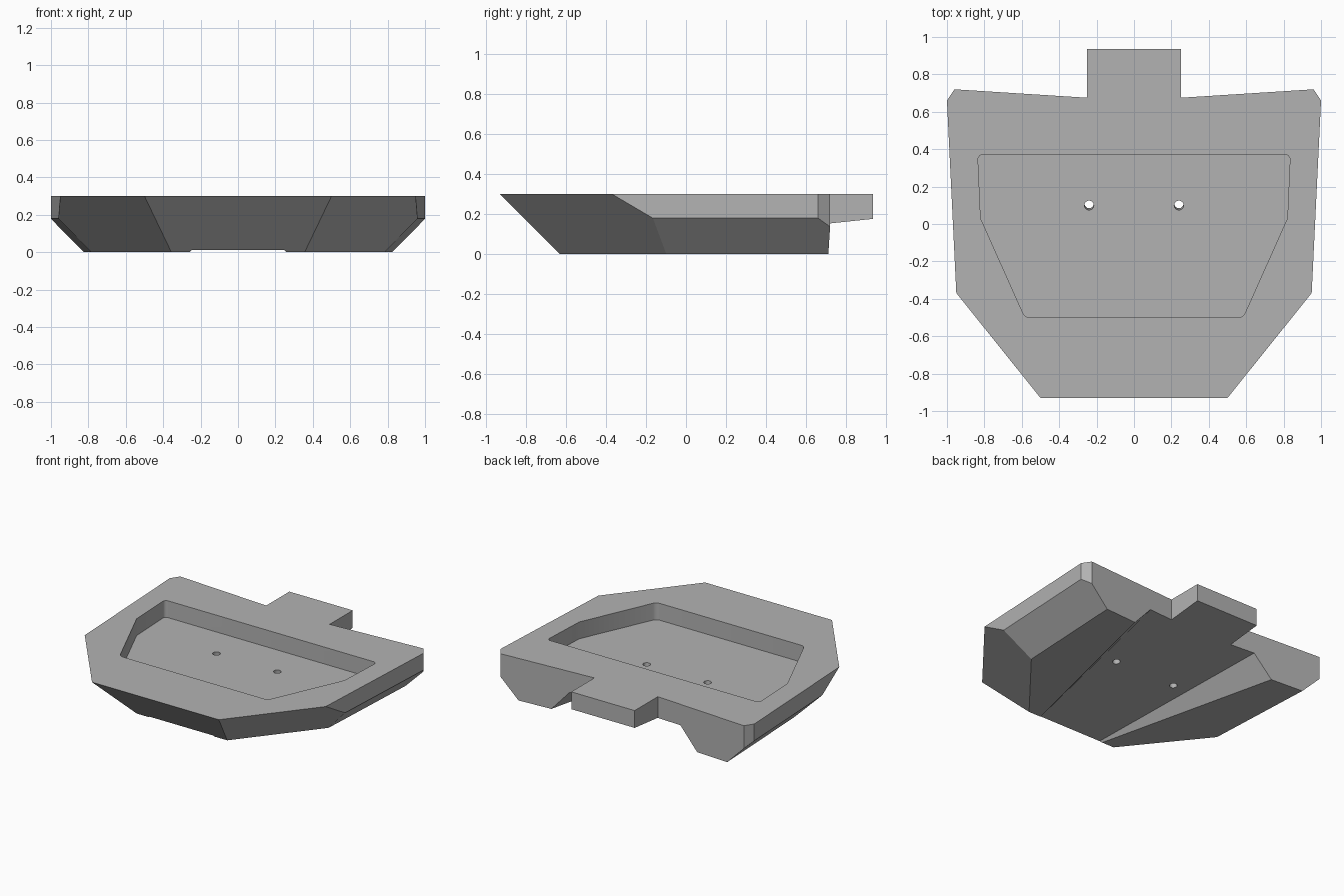
import bpy, bmesh, math
from mathutils import Vector

if "Cube" in bpy.data.objects:
    bpy.data.objects.remove(bpy.data.objects["Cube"])

grey = bpy.data.materials.new("plain grey")
grey.use_nodes = True
COLOUR = (0.45, 0.45, 0.45, 1)
grey.diffuse_color = COLOUR
grey.node_tree.nodes["Principled BSDF"].inputs["Base Color"].default_value = COLOUR


def mirrored(half):
    """Close a half outline (right-hand points, front to back) across x = 0."""
    return half + [(-x, y) for x, y in reversed(half)]


def loft(lower, upper):
    """Solid between two matching loops of 3D points."""
    bm = bmesh.new()
    a = [bm.verts.new(p) for p in lower]
    b = [bm.verts.new(p) for p in upper]
    bm.faces.new(a[::-1])
    bm.faces.new(b)
    n = len(a)
    for i in range(n):
        j = (i + 1) % n
        bm.faces.new((a[i], a[j], b[j], b[i]))
    bmesh.ops.recalc_face_normals(bm, faces=bm.faces)
    return bm


def prism(outline, z0, z1):
    return loft([(x, y, z0) for x, y in outline], [(x, y, z1) for x, y in outline])


def to_object(bm, name):
    bmesh.ops.recalc_face_normals(bm, faces=bm.faces)
    mesh = bpy.data.meshes.new(name)
    bm.to_mesh(mesh)
    bm.free()
    mesh.materials.append(grey)
    obj = bpy.data.objects.new(name, mesh)
    bpy.context.collection.objects.link(obj)
    return obj


def subtract(target, cutter):
    cutter.hide_render = True
    mod = target.modifiers.new("cut", 'BOOLEAN')
    mod.operation = 'DIFFERENCE'
    mod.solver = 'EXACT'
    mod.object = cutter
    bpy.context.view_layer.objects.active = target
    bpy.ops.object.modifier_apply(modifier=mod.name)
    bpy.data.objects.remove(cutter)


# Plate with the rear tongue, then slanted undersides at front, corners and sides
TOP = 0.3
outline = mirrored([(0.5, -0.93), (0.95, -0.37), (1.0, 0.66), (0.96, 0.72),
                    (0.25, 0.675), (0.25, 0.935)])
bm = prism(outline, 0, TOP)
slopes = [((0, -0.93, TOP), (0, -1, -1))]
for s in (1, -1):
    slopes.append(((0.5 * s, -0.93, TOP), (0.78 * s, -0.626, -1)))
    slopes.append(((s, 0.66, 0.18), (0.9988 * s, -0.0485, -1)))
for point, normal in slopes:
    bmesh.ops.bisect_plane(bm, geom=bm.verts[:] + bm.edges[:] + bm.faces[:], dist=1e-5,
                           plane_co=Vector(point), plane_no=Vector(normal).normalized(),
                           clear_outer=True)
    bmesh.ops.holes_fill(bm, edges=[e for e in bm.edges if e.is_boundary], sides=0)
bmesh.ops.remove_doubles(bm, verts=bm.verts, dist=1e-4)
base = to_object(bm, "tray_base")

# Flared channel underneath, with its ceiling rising to the back
TILT = math.radians(6)


def channel_section(y):
    ceiling = 0.153 + math.tan(TILT) * (y - 0.71)
    half = 0.578 + 0.237 * (y - 0.71)
    low, high = half + 0.09, half - 0.9 * ceiling
    return [(-low, y, -0.1), (low, y, -0.1), (high, y, ceiling), (-high, y, ceiling)]


subtract(base, to_object(loft(channel_section(-0.7), channel_section(1.1)), "channel_cutter"))

# Recess in the top with rounded corners
FLOOR = 0.18
bm = prism(mirrored([(0.583, -0.5), (0.82, 0.03), (0.835, 0.37)]), FLOOR, 0.5)
corners = [e for e in bm.edges
           if abs(e.verts[0].co.z - e.verts[1].co.z) > 0.1
           and abs(e.verts[0].co.y - 0.03) > 0.1]
bmesh.ops.bevel(bm, geom=corners, offset=0.025, offset_type='OFFSET',
                segments=5, profile=0.5, affect='EDGES')
subtract(base, to_object(bm, "recess_cutter"))

# Two screw holes square to the channel ceiling
for x in (-0.24, 0.24):
    bm = bmesh.new()
    bmesh.ops.create_cone(bm, cap_ends=True, segments=32, radius1=0.025,
                          radius2=0.025, depth=0.4)
    hole = to_object(bm, "hole_cutter")
    hole.location = (x, 0.1, FLOOR)
    hole.rotation_euler.x = TILT
    bpy.context.view_layer.update()
    subtract(base, hole)

# Smooth only the rounded corners and holes
bpy.ops.object.select_all(action='DESELECT')
base.select_set(True)
bpy.context.view_layer.objects.active = base
bpy.ops.object.shade_smooth_by_angle(angle=math.radians(25))
